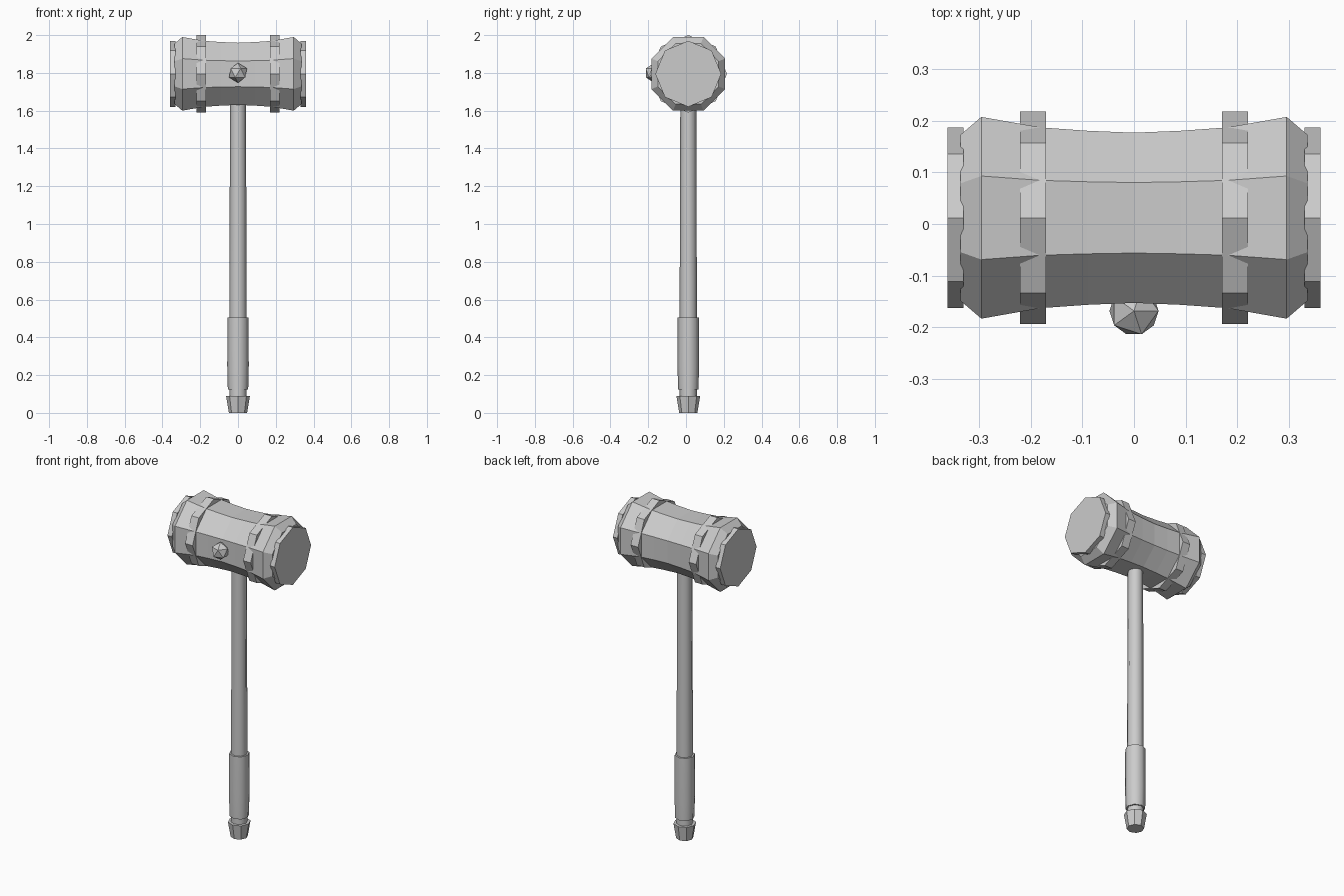
import bpy, bmesh
from math import cos, sin, pi, radians

if "Cube" in bpy.data.objects:
    bpy.data.objects.remove(bpy.data.objects["Cube"])

CY = 0.012          # depth of the hammer's axis
HEAD_Z = 1.795      # height of the head's axis
SIDES = 8


def lathe(name, profile, axis='Z', turn=0.0, z0=0.0, smooth=False):
    """Closed eight-sided solid from (position along axis, radius) pairs."""
    bm = bmesh.new()
    rings = []
    for t, r in profile:
        ring = []
        for i in range(SIDES):
            a = turn + 2 * pi * i / SIDES
            u, v = r * cos(a), r * sin(a)
            co = (u, v + CY, t + z0) if axis == 'Z' else (t, u + CY, v + z0)
            ring.append(bm.verts.new(co))
        rings.append(ring)
    for a, b in zip(rings, rings[1:]):
        for i in range(SIDES):
            j = (i + 1) % SIDES
            bm.faces.new((a[i], a[j], b[j], b[i]))
    bm.faces.new(rings[0])
    bm.faces.new(rings[-1])
    bmesh.ops.recalc_face_normals(bm, faces=bm.faces)
    me = bpy.data.meshes.new(name)
    bm.to_mesh(me)
    bm.free()
    ob = bpy.data.objects.new(name, me)
    bpy.context.collection.objects.link(ob)
    if smooth:
        bpy.ops.object.select_all(action='DESELECT')
        ob.select_set(True)
        bpy.context.view_layer.objects.active = ob
        bpy.ops.object.shade_smooth_by_angle(angle=radians(60))
    return ob


# Waisted head with chamfered ends, flat side up
half = [(0.09, 0.182), (0.18, 0.189), (0.295, 0.211), (0.335, 0.174)]
head = [(-x, r) for x, r in reversed(half)] + [(0, 0.178)] + half
lathe("head", head, 'X', pi / 8, HEAD_Z)

# Bands and striking plates, turned corner-up against the head
for side, s in (("left", -1), ("right", 1)):
    lathe(side + "_band", [(s * 0.17, 0.205), (s * 0.22, 0.205)], 'X', 0, HEAD_Z)
    lathe(side + "_striking_plate", [(s * 0.33, 0.1745), (s * 0.36, 0.1745)],
          'X', 0, HEAD_Z)

# Handle: shaft, wrapped grip and flared pommel
lathe("shaft", [(0.08, 0.046), (0.5, 0.046), (1.1, 0.044), (1.7, 0.042)], smooth=True)
lathe("grip", [(0.125, 0.054), (0.25, 0.057), (0.505, 0.056)], smooth=True)
lathe("pommel", [(0, 0.048), (0.09, 0.063)])

# Faceted stud on the front of the head
bpy.ops.mesh.primitive_ico_sphere_add(subdivisions=1, radius=0.053,
                                      location=(0, -0.168, 1.8))
bpy.context.object.name = "front_stud"
